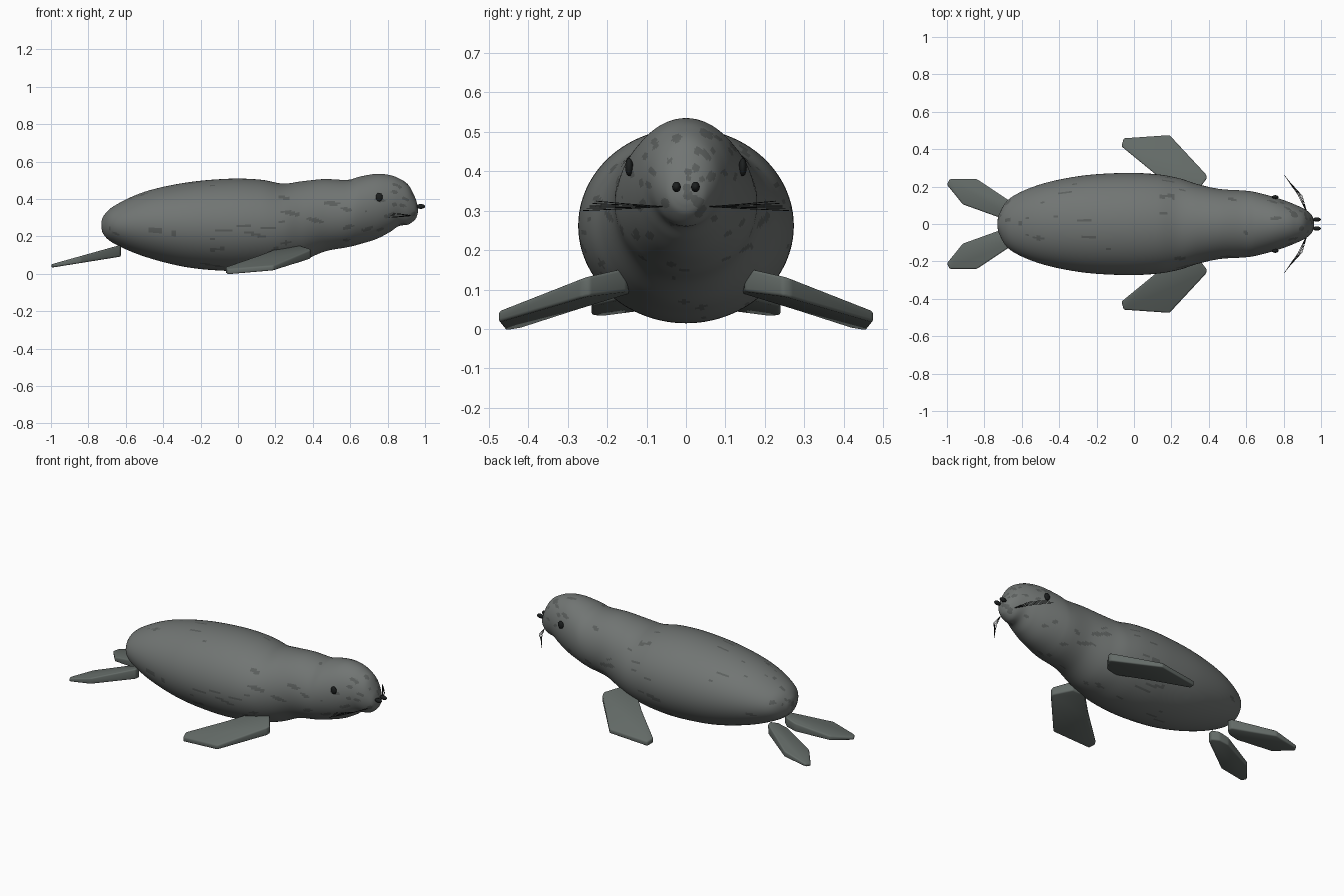
import bpy, bmesh, math, random
from mathutils import Vector

if "Cube" in bpy.data.objects:
    bpy.data.objects.remove(bpy.data.objects["Cube"])

random.seed(7)


def material(name, rgb):
    m = bpy.data.materials.new(name)
    m.diffuse_color = (*rgb, 1)
    m.use_nodes = True
    m.node_tree.nodes["Principled BSDF"].inputs["Base Color"].default_value = m.diffuse_color
    return m


SKIN = material("grey_skin", (0.165, 0.178, 0.172))
SPOT = material("dark_spots", (0.105, 0.114, 0.11))
FLIP = material("flipper_skin", (0.125, 0.145, 0.135))
BLACK = material("black", (0.012, 0.014, 0.014))


def finish(name, bm, mats, angle=180):
    bmesh.ops.recalc_face_normals(bm, faces=bm.faces)
    me = bpy.data.meshes.new(name)
    bm.to_mesh(me)
    bm.free()
    for m in mats:
        me.materials.append(m)
    ob = bpy.data.objects.new(name, me)
    bpy.context.collection.objects.link(ob)
    bpy.ops.object.select_all(action='DESELECT')
    ob.select_set(True)
    bpy.context.view_layer.objects.active = ob
    bpy.ops.object.shade_smooth_by_angle(angle=math.radians(angle))
    return ob


# Body stations from tail to nose: x, top z, bottom z, half width
STATIONS = [
    (-0.73, 0.265, 0.260, 0.003), (-0.72, 0.307, 0.212, 0.055),
    (-0.66, 0.364, 0.160, 0.140), (-0.50, 0.438, 0.092, 0.212),
    (-0.28, 0.487, 0.036, 0.258), (-0.05, 0.508, 0.015, 0.273),
    (0.12, 0.503, 0.022, 0.266), (0.24, 0.482, 0.042, 0.245),
    (0.34, 0.494, 0.066, 0.213), (0.46, 0.506, 0.118, 0.187),
    (0.585, 0.502, 0.142, 0.179), (0.65, 0.519, 0.158, 0.170),
    (0.74, 0.534, 0.186, 0.147), (0.81, 0.528, 0.222, 0.124),
    (0.86, 0.510, 0.255, 0.104), (0.91, 0.476, 0.263, 0.081),
    (0.945, 0.412, 0.288, 0.054), (0.958, 0.372, 0.312, 0.030),
    (0.963, 0.342, 0.339, 0.002)]


def spline(rows, sub):
    rows = [Vector(r) for r in rows]
    out = []
    for i in range(len(rows) - 1):
        a, b = rows[max(i - 1, 0)], rows[i]
        c, d = rows[i + 1], rows[min(i + 2, len(rows) - 1)]
        for k in range(sub):
            t = k / sub
            out.append(0.5 * (2 * b + (c - a) * t + (2 * a - 5 * b + 4 * c - d) * t * t
                              + (3 * b - a - 3 * c + d) * t ** 3))
    return out + [rows[-1]]


# Body with head: lofted ellipses
SEG = 128
bm = bmesh.new()
rings = []
for x, top, bot, w in spline(STATIONS, 9):
    zc, h = (top + bot) / 2, (top - bot) / 2
    rings.append([bm.verts.new((x, w * math.cos(2 * math.pi * j / SEG),
                                zc + h * math.sin(2 * math.pi * j / SEG))) for j in range(SEG)])
for a, b in zip(rings, rings[1:]):
    for j in range(SEG):
        k = (j + 1) % SEG
        bm.faces.new((a[j], a[k], b[k], b[j]))
bm.faces.new(rings[0])
bm.faces.new(rings[-1])

# Streaky coat spots painted on the body faces
faces = [(f, f.calc_center_median()) for f in bm.faces]
for _ in range(120):
    c = random.choice(faces)[1]
    length = random.uniform(0.02, 0.06) * (0.55 if c.x > 0.55 else 1)
    width = random.uniform(0.007, 0.014)
    skew = random.uniform(-0.3, 0.3)
    for f, p in faces:
        dx = p.x - c.x
        if abs(dx) < length:
            side = math.hypot(p.y - c.y, p.z - c.z)
            s = side * (1 if p.z > c.z else -1) - skew * dx
            if (dx / length) ** 2 + (s / width) ** 2 < 1:
                f.material_index = 1
finish("body", bm, (SKIN, SPOT))


# Flippers: bevelled tapering plates
def plate(name, outline, height, half, side):
    bm = bmesh.new()
    up = [bm.verts.new((x, y * side, height(x, y) + half(x, y))) for x, y in outline]
    lo = [bm.verts.new((x, y * side, height(x, y) - half(x, y))) for x, y in outline]
    bm.faces.new(up)
    bm.faces.new(lo[::-1])
    n = len(up)
    for i in range(n):
        j = (i + 1) % n
        bm.faces.new((up[i], lo[i], lo[j], up[j]))
    bmesh.ops.recalc_face_normals(bm, faces=bm.faces)
    bmesh.ops.bevel(bm, geom=bm.edges[:], offset=0.008, segments=3,
                    profile=0.5, affect='EDGES', clamp_overlap=True)
    finish(name, bm, (FLIP,), 40)


def ellipsoid(name, loc, scale):
    bm = bmesh.new()
    bmesh.ops.create_uvsphere(bm, u_segments=24, v_segments=16, radius=1)
    bmesh.ops.scale(bm, vec=scale, verts=bm.verts)
    bmesh.ops.translate(bm, vec=loc, verts=bm.verts)
    finish(name, bm, (BLACK,))


FRONT = [(0.39, 0.245), (0.385, 0.265), (0.19, 0.475), (-0.055, 0.458),
         (-0.067, 0.415), (0.11, 0.27), (0.25, 0.14), (0.32, 0.15)]
REAR = [(-1.0, 0.21), (-0.985, 0.24), (-0.84, 0.24), (-0.63, 0.10),
        (-0.625, 0.07), (-0.66, 0.04), (-0.72, 0.035), (-0.915, 0.105)]

for side, tag in ((-1, "right"), (1, "left")):
    plate("front_flipper_" + tag, FRONT,
          lambda x, y: 0.031 + 0.1 * (x - 0.19) - 0.25 * (y - 0.475),
          lambda x, y: 0.014 + 0.05 * (0.475 - y), side)
    plate("rear_flipper_" + tag, REAR,
          lambda x, y: 0.041 + 0.22 * (x + 1),
          lambda x, y: 0.009 + 0.06 * (x + 1), side)
    ellipsoid("eye_" + tag, (0.755, side * 0.144, 0.41), (0.018, 0.01, 0.023))
    ellipsoid("nostril_" + tag, (0.977, side * 0.024, 0.36), (0.023, 0.011, 0.013))

    # Whiskers: fine curved strands sweeping back
    cu = bpy.data.curves.new("whiskers_" + tag, 'CURVE')
    cu.dimensions = '3D'
    cu.bevel_depth = 0.0012
    cu.bevel_resolution = 1
    for i in range(5):
        z = 0.30 + 0.006 * i
        sp = cu.splines.new('POLY')
        sp.points.add(2)
        pts = ((0.925, 0.06, 0.31), (0.88 + 0.005 * i, 0.15, (z + 0.31) / 2),
               (0.805 + 0.006 * i, 0.26 - 0.008 * i, z))
        for p, (x, y, zz) in zip(sp.points, pts):
            p.co = (x, side * y, zz, 1)
    cu.materials.append(BLACK)
    bpy.context.collection.objects.link(bpy.data.objects.new("whiskers_" + tag, cu))
